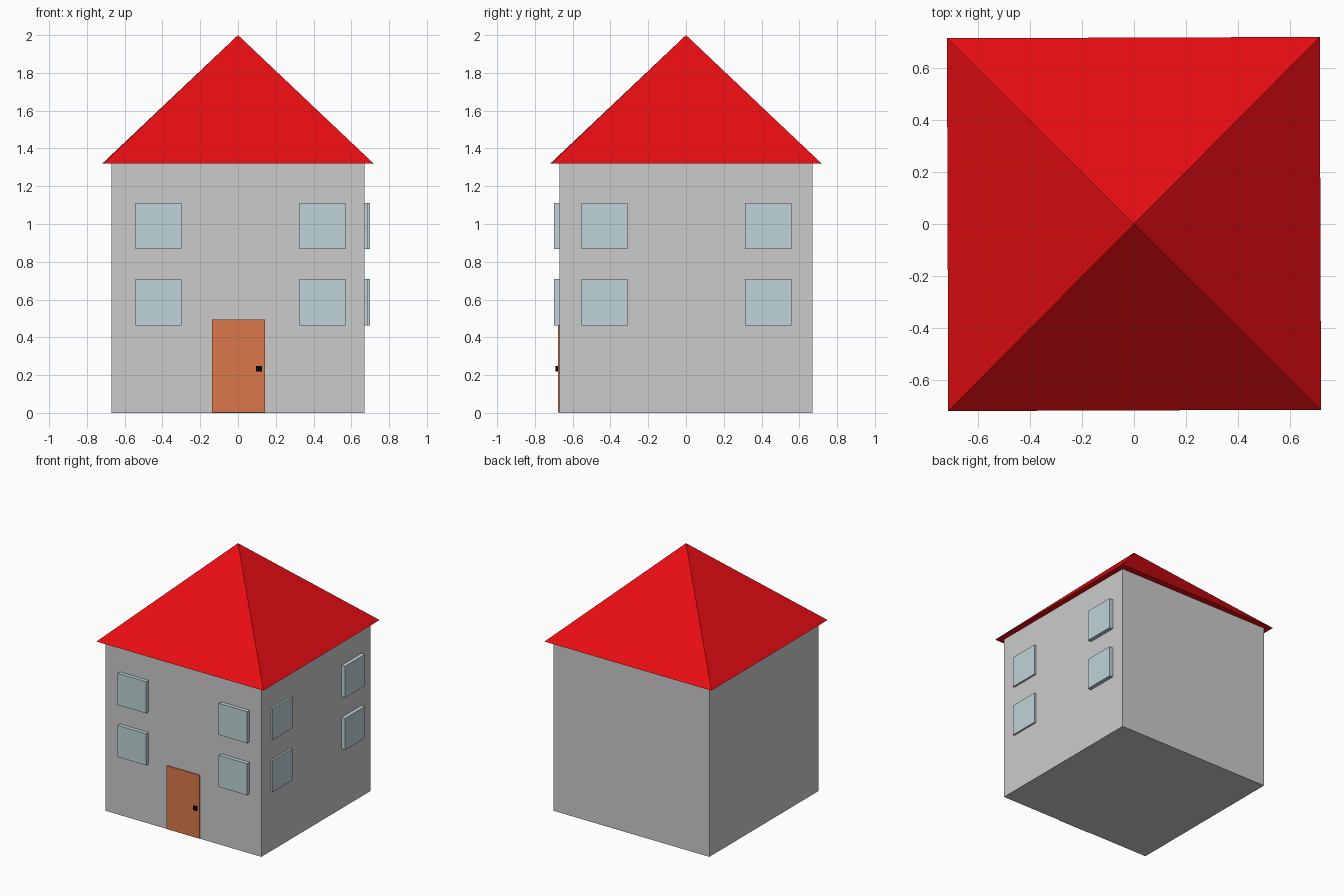
import bpy
from math import radians

if "Cube" in bpy.data.objects:
    bpy.data.objects.remove(bpy.data.objects["Cube"])


def material(name, rgb):
    m = bpy.data.materials.new(name)
    m.diffuse_color = (*rgb, 1)
    m.use_nodes = True
    m.node_tree.nodes["Principled BSDF"].inputs["Base Color"].default_value = m.diffuse_color
    return m


def box(name, lo, hi, mat=None):
    """Axis-aligned box between two corners."""
    bpy.ops.mesh.primitive_cube_add(size=1, location=[(a + b) / 2 for a, b in zip(lo, hi)])
    ob = bpy.context.object
    ob.name = name
    ob.scale = [b - a for a, b in zip(lo, hi)]
    bpy.ops.object.transform_apply(location=False, rotation=False, scale=True)
    if mat:
        ob.data.materials.append(mat)
    return ob


red = material("roof_red", (0.8, 0.004, 0.006))
glass = material("window_blue", (0.52, 0.66, 0.69))
wood = material("door_brown", (0.70, 0.19, 0.07))
black = material("knob_black", (0.0, 0.0, 0.0))

# Walls: a cube whose top is tucked into the roof
W = 0.67
box("walls", (-W, -W, 0), (W, W, 2 * W))

# Pyramid roof, very slightly turned
bpy.ops.mesh.primitive_cone_add(vertices=4, radius1=1.012, radius2=0, depth=0.68,
                                location=(0, 0, 1.66), rotation=(0, 0, radians(45.2)))
roof = bpy.context.object
roof.name = "roof"
roof.data.materials.append(red)

# Windows: two rows of two on the front and on the right side
S = 0.1225
for row, z in (("lower", 0.585), ("upper", 0.989)):
    for side, x in (("left", -0.421), ("right", 0.447)):
        box(f"front_window_{row}_{side}", (x - S, -0.70, z - S), (x + S, -0.65, z + S), glass)
    for side, y, out in (("near", -0.431, 0.685), ("far", 0.436, 0.70)):
        box(f"side_window_{row}_{side}", (out - 0.05, y - S, z - S), (out, y + S, z + S), glass)

# Front door with its small square knob
box("door", (-0.138, -0.678, 0.003), (0.143, -0.65, 0.495), wood)
box("door_knob", (0.095, -0.69, 0.218), (0.126, -0.66, 0.248), black)
